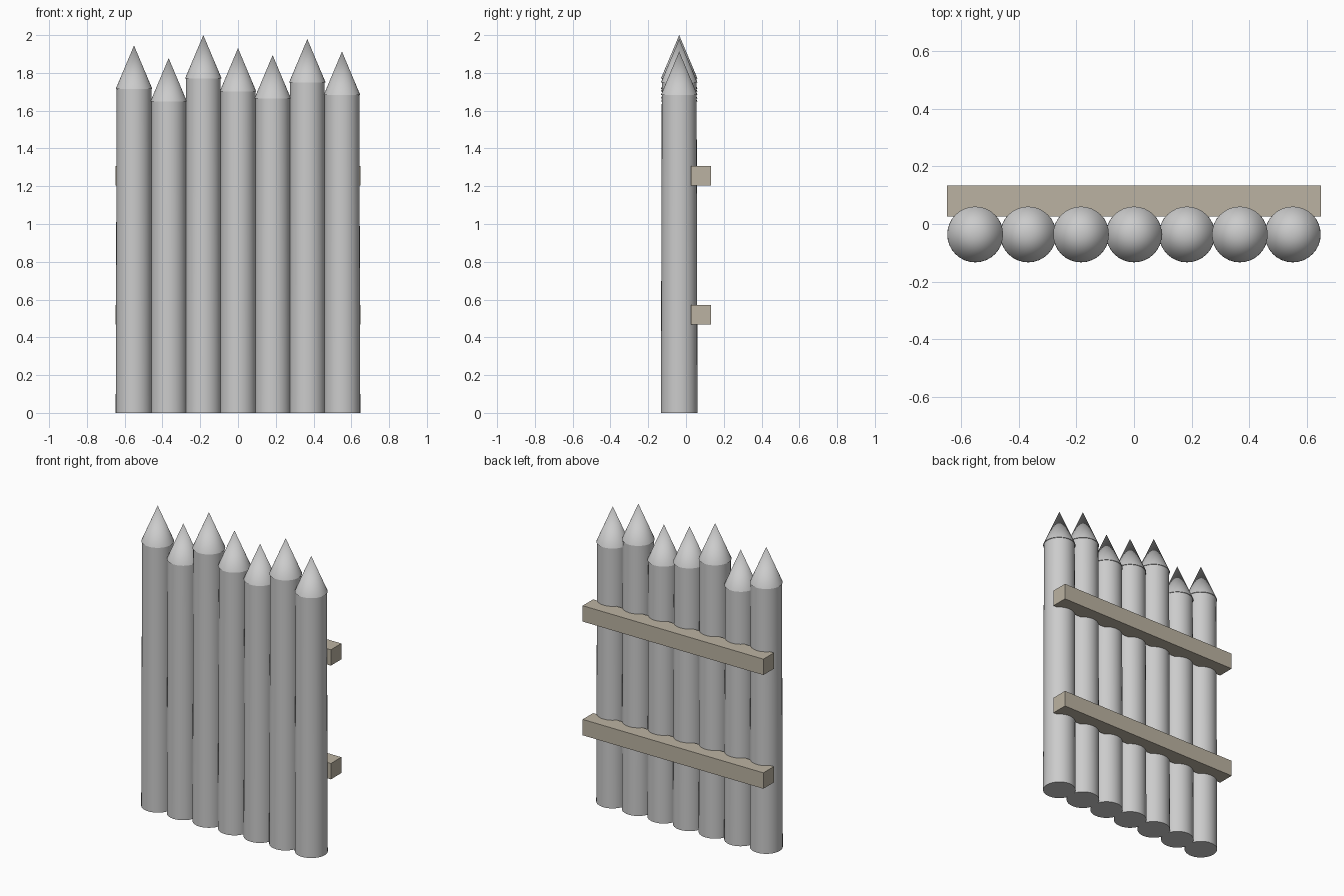
import bpy

if "Cube" in bpy.data.objects:
    bpy.data.objects.remove(bpy.data.objects["Cube"])

SIDES = 32
SPACING = 0.1835
POST_Y = -0.036
TIP_HEIGHTS = [1.945, 1.878, 2.0, 1.931, 1.894, 1.979, 1.913]
POINT = 0.229  # height of the sharpened point


def cone(name, r1, r2, x, z0, z1):
    bpy.ops.mesh.primitive_cone_add(vertices=SIDES, radius1=r1, radius2=r2,
                                    depth=z1 - z0, location=(x, POST_Y, (z0 + z1) / 2))
    ob = bpy.context.object
    ob.name = name
    bpy.ops.object.shade_smooth_by_angle()
    return ob


# Slightly tapered posts with sharpened points
for i, tip in enumerate(TIP_HEIGHTS):
    x = (i - 3) * SPACING
    cone(f"post_{i + 1}", 0.097, 0.092, x, 0, tip - POINT)
    cone(f"post_point_{i + 1}", 0.0965, 0, x, tip - POINT, tip)

# Two wooden rails across the back
wood = bpy.data.materials.new("rail_wood")
wood.diffuse_color = (0.50, 0.45, 0.36, 1)
wood.use_nodes = True
wood.node_tree.nodes["Principled BSDF"].inputs["Base Color"].default_value = wood.diffuse_color
for name, z in (("lower_rail", 0.519), ("upper_rail", 1.256)):
    bpy.ops.mesh.primitive_cube_add(size=1, location=(0, 0.0795, z))
    rail = bpy.context.object
    rail.name = name
    rail.scale = (1.296, 0.107, 0.103)
    rail.data.materials.append(wood)
